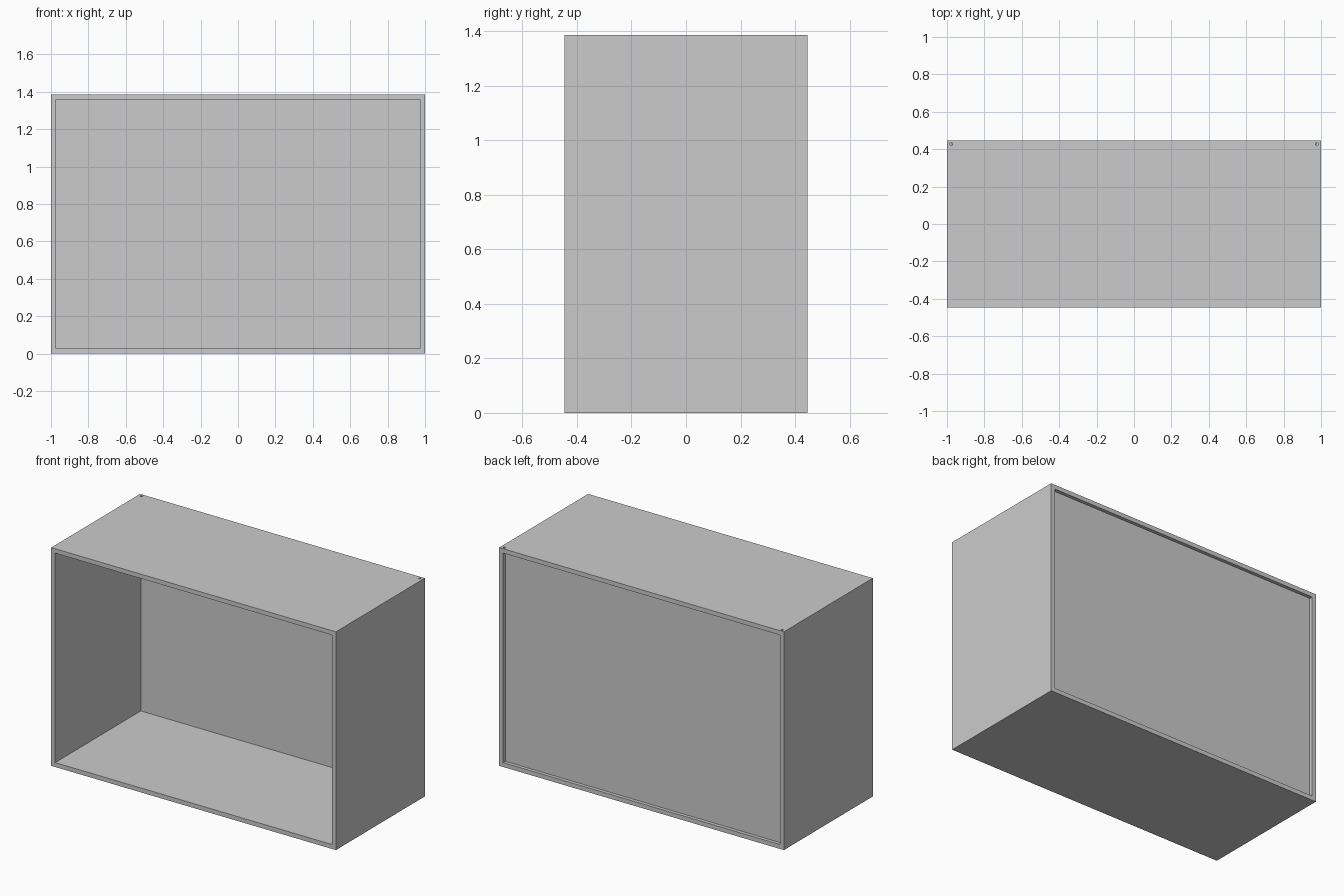
import bpy

if "Cube" in bpy.data.objects:
    bpy.data.objects.remove(bpy.data.objects["Cube"])

W, D, H = 2.0, 0.892, 1.386   # outer size
T = 0.028                     # wall thickness


def box(name, size, centre):
    bpy.ops.mesh.primitive_cube_add(size=1, location=centre)
    ob = bpy.context.object
    ob.name = name
    ob.scale = size
    bpy.ops.object.transform_apply(location=False, rotation=False, scale=True)
    return ob


def cut(target, cutter):
    cutter.hide_render = True
    cutter.hide_set(True)
    mod = target.modifiers.new(cutter.name, 'BOOLEAN')
    mod.operation = 'DIFFERENCE'
    mod.solver = 'EXACT'
    mod.object = cutter


# Cabinet shell: open tube running front to back
shell = box("cabinet_shell", (W, D, H), (0, 0, H / 2))
cut(shell, box("opening_cutter", (W - 2 * T, D + 0.2, H - 2 * T), (0, 0, H / 2)))

# Small drilled holes at the rear corners of the top
for side, label in ((-1, "left"), (1, "right")):
    bpy.ops.mesh.primitive_cylinder_add(vertices=24, radius=0.007, depth=0.06,
                                        location=(side * 0.977, 0.428, H))
    hole = bpy.context.object
    hole.name = label + "_hole_cutter"
    cut(shell, hole)

# Thin back panel, recessed from the rear edge
y0, y1 = 0.413, 0.424
box("back_panel", (W - 2 * T, y1 - y0, H - 2 * T), (0, (y0 + y1) / 2, H / 2))
